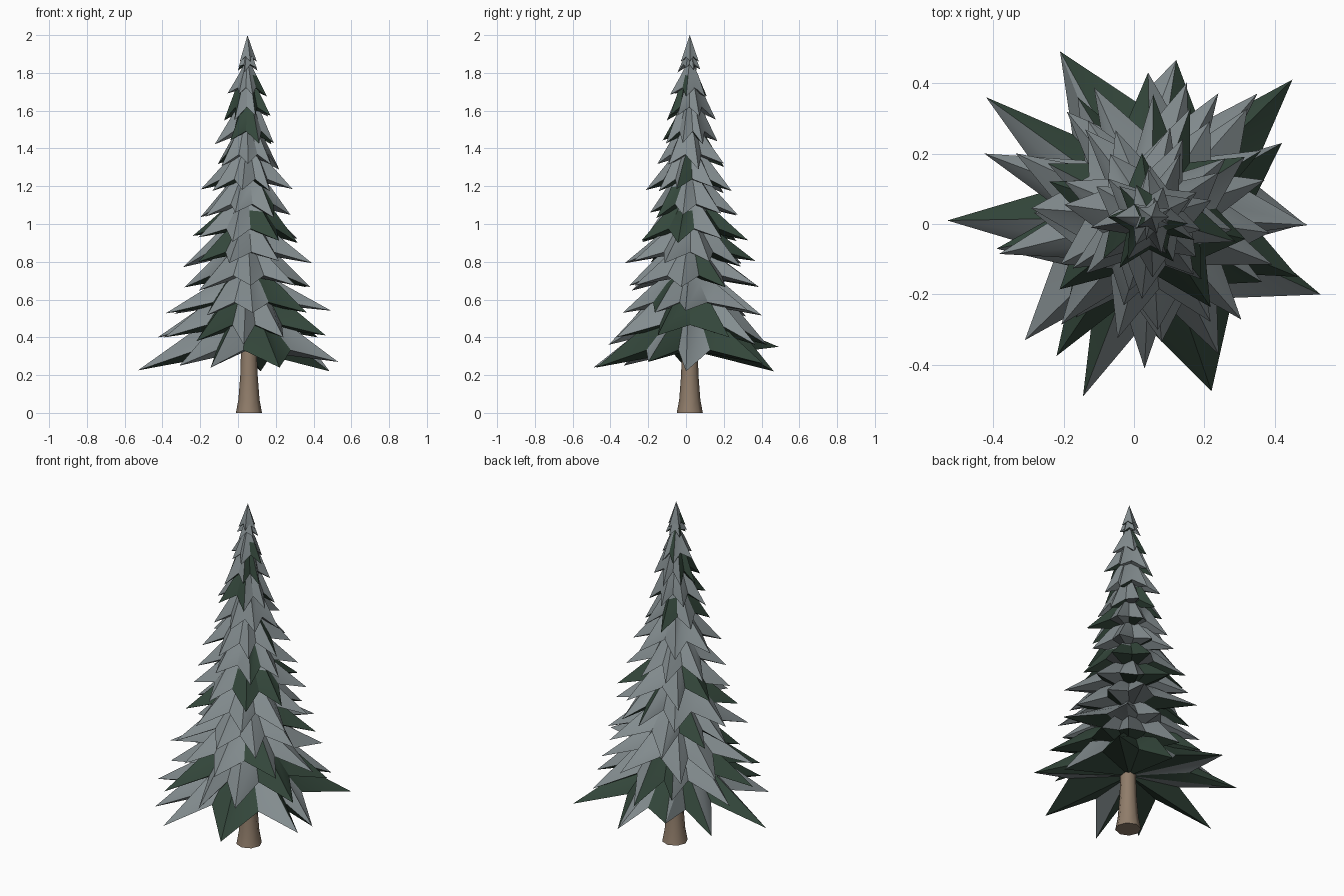
import bpy, bmesh, math, random

if "Cube" in bpy.data.objects:
    bpy.data.objects.remove(bpy.data.objects["Cube"])
random.seed(4)
CX, CY = 0.05, 0.02
# Which side of a bough is bare green, going anticlockwise
NONE, BEFORE, AFTER, BOTH = range(4)


def material(name, rgb):
    m = bpy.data.materials.new(name)
    m.use_nodes = True
    m.diffuse_color = (*rgb, 1)
    bsdf = m.node_tree.nodes["Principled BSDF"]
    bsdf.inputs["Base Color"].default_value = (*rgb, 1)
    bsdf.inputs["Roughness"].default_value = 0.9
    return m


frost = material("frosted needles", (0.228, 0.264, 0.275))
green = material("dark green needles", (0.034, 0.063, 0.044))
bark = material("bark brown", (0.28, 0.205, 0.145))


def finish(name, bm, mats, angle):
    bmesh.ops.recalc_face_normals(bm, faces=bm.faces[:])
    mesh = bpy.data.meshes.new(name)
    bm.to_mesh(mesh)
    bm.free()
    for m in mats:
        mesh.materials.append(m)
    ob = bpy.data.objects.new(name, mesh)
    bpy.context.collection.objects.link(ob)
    bpy.context.view_layer.objects.active = ob
    ob.select_set(True)
    bpy.ops.object.shade_smooth_by_angle(angle=math.radians(angle))
    ob.select_set(False)


def make_trunk():
    # Tapered trunk with a flared foot
    bm = bmesh.new()
    rings = []
    for z, r in ((0, 0.069), (0.07, 0.056), (0.2, 0.046), (0.4, 0.04), (1.6, 0.012)):
        rings.append([bm.verts.new((CX + 0.008 + r * math.cos(i * math.tau / 8),
                                    CY + r * math.sin(i * math.tau / 8), z)) for i in range(8)])
    for a, b in zip(rings, rings[1:]):
        for i in range(8):
            j = (i + 1) % 8
            bm.faces.new((a[i], a[j], b[j], b[i]))
    bm.faces.new(rings[0])
    bm.faces.new(rings[-1])
    finish("trunk", bm, [bark], 50)


def make_tier(name, tips, rise, top, under_green):
    """Star-shaped umbrella of drooping boughs; tips are (angle, radius, z, patch)."""
    bm = bmesh.new()
    tips = sorted(tips)
    n = len(tips)
    low = sum(t[2] for t in tips) / n
    span = sum(t[1] for t in tips) / n

    def vert(a, r, z):
        return bm.verts.new((CX + r * math.cos(a), CY + r * math.sin(a), z))

    apex = vert(0, 0, top)
    hub = vert(0, 0, low + rise * 0.45)
    outer, middle, bare = [], [], [False] * (2 * n)
    for i, (a, r, z, patch) in enumerate(tips):
        a2 = tips[(i + 1) % n][0]
        if i == n - 1:
            a2 += math.tau
        # Ridge of the bough, then the notch beside it
        outer.append(vert(a, r, z))
        middle.append(vert(a, 0.5 * span, low + rise * 1.15))
        notch = (a + a2) / 2 + random.uniform(-0.06, 0.06)
        outer.append(vert(notch, span * random.uniform(0.54, 0.64), low + rise * 0.45))
        middle.append(vert(notch, 0.36 * span, low + rise * 1.2))
        bare[2 * i - 1] = patch in (BEFORE, BOTH)
        bare[2 * i] = patch in (AFTER, BOTH)
    for i in range(2 * n):
        j = (i + 1) % (2 * n)
        skirt = [bm.faces.new(t) for t in ((outer[i], outer[j], middle[j]),
                                           (outer[i], middle[j], middle[i]))]
        crown = bm.faces.new((middle[i], middle[j], apex))
        below = bm.faces.new((outer[j], outer[i], hub))
        for f in skirt:
            f.material_index = int(bare[i])
        crown.material_index = int(bare[i] and random.random() < 0.6)
        below.material_index = int(bare[i] or random.random() < under_green)
    finish(name, bm, [frost, green], 28)


def polar(points):
    return [(math.atan2(y - CY, x - CX), math.hypot(x - CX, y - CY), z, p) for x, y, z, p in points]


make_trunk()

# Two widest tiers, with uneven long boughs
make_tier("bough_tier_01", polar([
    (-0.53, 0.01, 0.225, BEFORE), (-0.42, 0.36, 0.28, BEFORE), (-0.21, 0.49, 0.35, BEFORE),
    (0.12, 0.465, 0.22, BEFORE), (0.45, 0.41, 0.26, BOTH), (0.485, 0, 0.22, NONE),
    (0.53, -0.2, 0.27, AFTER), (0.22, -0.475, 0.24, BOTH), (-0.145, -0.49, 0.24, BEFORE),
    (-0.31, -0.33, 0.25, NONE)]), 0.17, 0.6, 0.65)
make_tier("bough_tier_02", polar([
    (-0.425, 0.2, 0.4, NONE), (-0.16, 0.36, 0.42, BEFORE), (0.04, 0.43, 0.36, AFTER),
    (0.35, 0.37, 0.36, NONE), (0.42, 0.23, 0.4, BEFORE), (0.465, -0.15, 0.41, BOTH),
    (0.24, -0.37, 0.4, NONE), (0.03, -0.41, 0.36, NONE), (-0.22, -0.375, 0.38, BOTH),
    (-0.39, -0.07, 0.4, BEFORE)]), 0.17, 0.75, 0.6)

# Shrinking tiers up to the pointed top
radii = (0.43, 0.39, 0.37, 0.32, 0.265, 0.245, 0.205, 0.17, 0.135, 0.11, 0.065)
for k, R in enumerate(radii):
    z = 0.53 + 0.129 * k
    count = 9 if k < 3 else 8 if k < 6 else 7 if k < 9 else 6
    start = random.uniform(0, math.tau / count)
    tips = [(start + (i + random.uniform(-0.22, 0.22)) * math.tau / count,
             R * random.uniform(0.82, 1.04), z + random.uniform(-0.02, 0.02),
             random.choices((NONE, BEFORE, AFTER, BOTH), (58, 20, 10, 12))[0])
            for i in range(count)]
    rise = 0.13 if k < 9 else 0.09 if k == 9 else 0.06
    make_tier(f"bough_tier_{k + 3:02d}", tips, rise, z + rise * 2.1, 0.35)

# Slim pointed tip
make_tier("bough_tier_tip", [(i * math.tau / 5, 0.05, 1.86, BEFORE if i == 3 else NONE)
                             for i in range(5)], 0.06, 2.0, 0.35)
